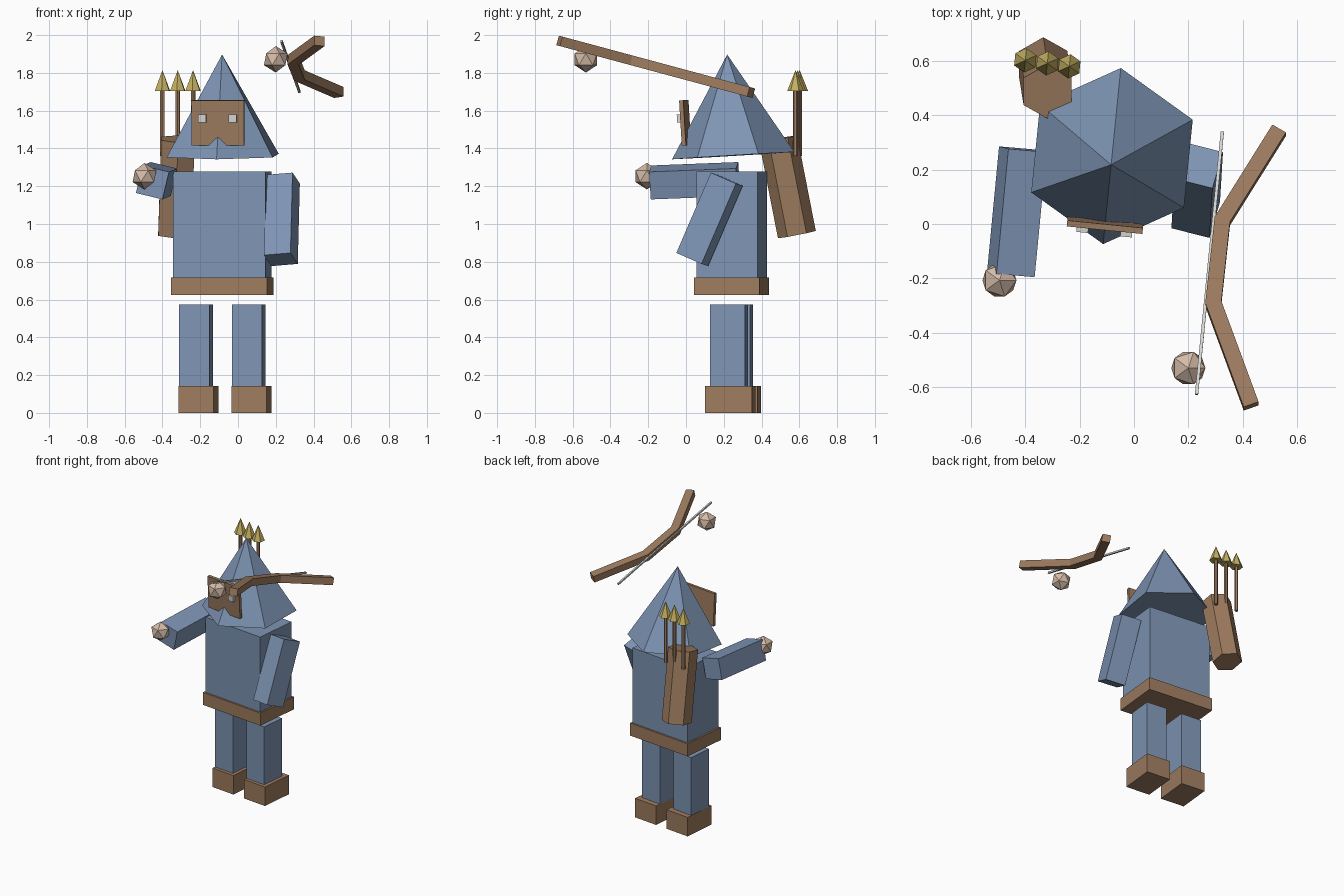
import bpy, bmesh, math
from mathutils import Matrix, Vector

cube = bpy.data.objects.get("Cube")
if cube:
    bpy.data.objects.remove(cube, do_unlink=True)


def material(name, rgb):
    m = bpy.data.materials.new(name)
    m.use_nodes = True
    m.diffuse_color = (*rgb, 1)
    m.node_tree.nodes["Principled BSDF"].inputs["Base Color"].default_value = (*rgb, 1)
    return m


BLUE = material("slate blue cloth", (0.21, 0.30, 0.46))
WOOD = material("brown wood", (0.34, 0.20, 0.115))
GOLD = material("gold metal", (0.56, 0.44, 0.12))
SKIN = material("pale skin", (0.66, 0.50, 0.39))
PALE = material("pale grey", (0.68, 0.68, 0.66))


def finish(bm, name, mat, matrix=Matrix()):
    bm.transform(matrix)
    bmesh.ops.recalc_face_normals(bm, faces=bm.faces)
    mesh = bpy.data.meshes.new(name)
    bm.to_mesh(mesh)
    bm.free()
    mesh.materials.append(mat)
    obj = bpy.data.objects.new(name, mesh)
    bpy.context.collection.objects.link(obj)
    return obj


def box(name, mat, center, size, frame=Matrix()):
    bm = bmesh.new()
    bmesh.ops.create_cube(bm, size=1)
    return finish(bm, name, mat, frame @ Matrix.Translation(center) @ Matrix.Diagonal((*size, 1)))


def axis_frame(a, b, side=(1, 0, 0)):
    """Frame at the midpoint of a-b: z along the axis, x towards the side hint."""
    a, b = Vector(a), Vector(b)
    z = (b - a).normalized()
    y = z.cross(Vector(side)).normalized()
    rot = Matrix((y.cross(z), y, z)).transposed().to_4x4()
    return Matrix.Translation((a + b) / 2) @ rot, (b - a).length


def beam(name, mat, a, b, width, depth, side=(1, 0, 0)):
    frame, length = axis_frame(a, b, side)
    return box(name, mat, (0, 0, 0), (width, depth, length), frame)


def prism(name, mat, a, b, r1, r2, sides, twist=0.0):
    """Prism or cone from a to b; the first corner points along local +y."""
    frame, length = axis_frame(a, b)
    bm = bmesh.new()
    rings = []
    for r, z in ((r1, -length / 2), (r2, length / 2)):
        count = sides if r else 1
        angles = [math.tau * i / sides + twist for i in range(count)]
        rings.append([bm.verts.new((-r * math.sin(t), r * math.cos(t), z)) for t in angles])
    low, top = rings
    bm.faces.new(low)
    if r2:
        bm.faces.new(top)
    for i in range(sides):
        j = (i + 1) % sides
        bm.faces.new((low[i], low[j], top[j], top[i]) if r2 else (low[i], low[j], top[0]))
    return finish(bm, name, mat, frame)


def ball(name, center, radius):
    bm = bmesh.new()
    bmesh.ops.create_icosphere(bm, subdivisions=1, radius=radius)
    return finish(bm, name, SKIN, Matrix.Translation(center))


YAW = -0.1
TURN = Matrix.Rotation(YAW, 4, "Z")

# Body, belt, legs and feet share one slightly turned frame
BODY = Matrix.Translation((-0.083, 0.242, 0)) @ TURN
box("body", BLUE, (0, 0, 0.998), (0.49, 0.325, 0.56), BODY)
box("belt", WOOD, (0, 0, 0.67), (0.512, 0.348, 0.094), BODY)
for side, s in (("left", 1), ("right", -1)):
    box(side + "_leg", BLUE, (s * 0.14, 0, 0.357), (0.16, 0.185, 0.434), BODY)
    box(side + "_foot", WOOD, (0.013 + s * 0.141, 0.008, 0.071), (0.187, 0.25, 0.142), BODY)

# Head: pointed hood, face plate and eyes, all leaning forward
HEAD = Matrix.Translation((-0.081, 0.25, 1.362)) @ TURN @ Matrix.Rotation(0.06, 4, "X")
hood = prism("hood", BLUE, (0, 0, 0), (0, 0, 0.536), 0.326, 0, 6)
hood.data.transform(HEAD)
box("face", WOOD, (0, -0.245, 0.188), (0.28, 0.022, 0.24), HEAD)
for side, s in (("left", 1), ("right", -1)):
    box(side + "_eye", PALE, (s * 0.081, -0.266, 0.213), (0.043, 0.022, 0.043), HEAD)

# Arms and hands
beam("right_arm", BLUE, (-0.453, -0.185, 1.22), (-0.409, 0.275, 1.238),
     0.145, 0.15, (0.97, 0, -0.23))
beam("left_arm", BLUE, (0.227, 0.033, 0.812), (0.238, 0.216, 1.237),
     0.145, 0.15, (0.96, -0.28, 0))
ball("right_hand", (-0.495, -0.207, 1.253), 0.07)
ball("left_hand", (0.2, -0.53, 1.872), 0.07)

# Quiver with three arrows
prism("quiver", WOOD, (-0.334, 0.587, 0.944), (-0.318, 0.488, 1.45), 0.102, 0.102, 6)
for i, name in enumerate(("right", "middle", "left")):
    x, y = -0.4 + 0.081 * i, 0.602 - 0.011 * i
    prism(name + "_arrow_shaft", WOOD, (x, y, 1.36), (x, y, 1.71), 0.013, 0.013, 6, YAW)
    prism(name + "_arrow_head", GOLD, (x, y, 1.703), (x, y, 1.815), 0.045, 0, 6, YAW)

# Bow: a mitred strip along a bent path, lying in a tilted plane
path = [Vector(p) for p in ((0.431, -0.694), (0.292, -0.304), (0.325, 0.011), (0.534, 0.357))]
steps = [(q - p).normalized() for p, q in zip(path, path[1:])]
bm = bmesh.new()
rings = []
for i, p in enumerate(path):
    d0, d1 = steps[max(i - 1, 0)], steps[min(i, len(steps) - 1)]
    mid = (d0 + d1).normalized()
    off = Vector((-mid.y, mid.x)) * 0.029 / mid.dot(d0)
    rings.append([bm.verts.new((p.x + u * off.x, p.y + u * off.y, w * 0.026))
                  for u, w in ((1, 1), (-1, 1), (-1, -1), (1, -1))])
bm.faces.new(rings[0])
bm.faces.new(rings[-1])
for a, b in zip(rings, rings[1:]):
    for k in range(4):
        n = (k + 1) % 4
        bm.faces.new((a[k], a[n], b[n], b[k]))
finish(bm, "bow", WOOD,
       Matrix.Translation((0, 0, 1.789)) @ Matrix.Rotation(-0.263, 4, "X"))
beam("bow_string", PALE, (0.23, -0.627, 1.968), (0.325, 0.339, 1.7), 0.012, 0.012)
